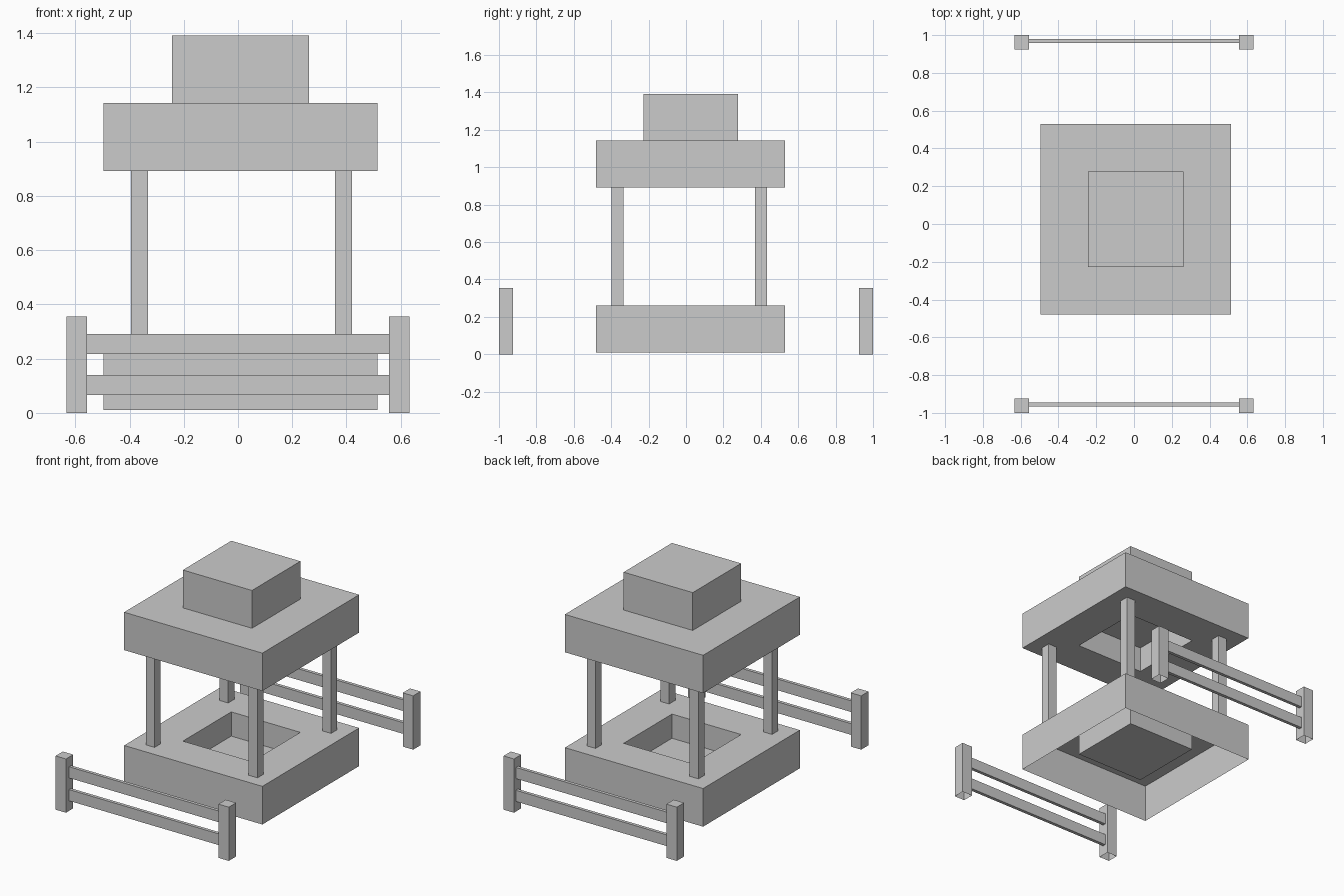
import bpy, bmesh
from mathutils import Vector

if "Cube" in bpy.data.objects:
    bpy.data.objects.remove(bpy.data.objects["Cube"])


def finish(bm, name):
    mesh = bpy.data.meshes.new(name)
    bm.to_mesh(mesh)
    bm.free()
    obj = bpy.data.objects.new(name, mesh)
    bpy.context.collection.objects.link(obj)
    return obj


def box_bm(x, y, z):
    bm = bmesh.new()
    bmesh.ops.create_cube(bm, size=1)
    for v in bm.verts:
        v.co = Vector([(r[0] + r[1]) / 2 + c * (r[1] - r[0]) for r, c in zip((x, y, z), v.co)])
    bm.normal_update()
    return bm


def face_along(bm, sign):
    return next(f for f in bm.faces if f.normal.z * sign > 0.9)


def inset_and_push(bm, face, dz):
    """Inset a face to half its width, then extrude it vertically."""
    bmesh.ops.inset_region(bm, faces=[face], thickness=0.2525, use_even_offset=True)
    new = bmesh.ops.extrude_discrete_faces(bm, faces=[face])["faces"][0]
    bmesh.ops.translate(bm, verts=new.verts[:], vec=(0, 0, dz))


def box(name, x, y, z, open_bottom=False):
    bm = box_bm(x, y, z)
    if open_bottom:
        bmesh.ops.delete(bm, geom=[face_along(bm, -1)], context='FACES_ONLY')
    return finish(bm, name)


X, Y = (-0.496, 0.514), (-0.48, 0.53)

# Base: open underneath, with a square well sunk into the top
bm = box_bm(X, Y, (0.01, 0.262))
top, bottom = face_along(bm, 1), face_along(bm, -1)
bmesh.ops.delete(bm, geom=[bottom], context='FACES_ONLY')
inset_and_push(bm, top, -0.16)
finish(bm, "well_base")

# Roof: raised square cap and a recess in the underside
bm = box_bm(X, Y, (0.892, 1.142))
top, bottom = face_along(bm, 1), face_along(bm, -1)
inset_and_push(bm, top, 0.25)
inset_and_push(bm, bottom, 0.17)
finish(bm, "roof")

# Four roof posts
for side, x in (("left", (-0.395, -0.331)), ("right", (0.357, 0.421))):
    for end, y in (("front", (-0.398, -0.334)), ("back", (0.37, 0.434))):
        box(f"{end}_{side}_post", x, y, (0.262, 0.892))

# Front and back fences
for end, yc in (("front", -0.962), ("back", 0.962)):
    for side, xc in (("left", -0.595), ("right", 0.595)):
        box(f"{end}_{side}_fence_post", (xc - 0.038, xc + 0.038),
            (yc - 0.038, yc + 0.038), (0, 0.355), open_bottom=True)
    for level, z in (("lower", (0.066, 0.14)), ("upper", (0.217, 0.291))):
        box(f"{end}_{level}_rail", (-0.558, 0.558), (yc - 0.005, yc + 0.017), z)
